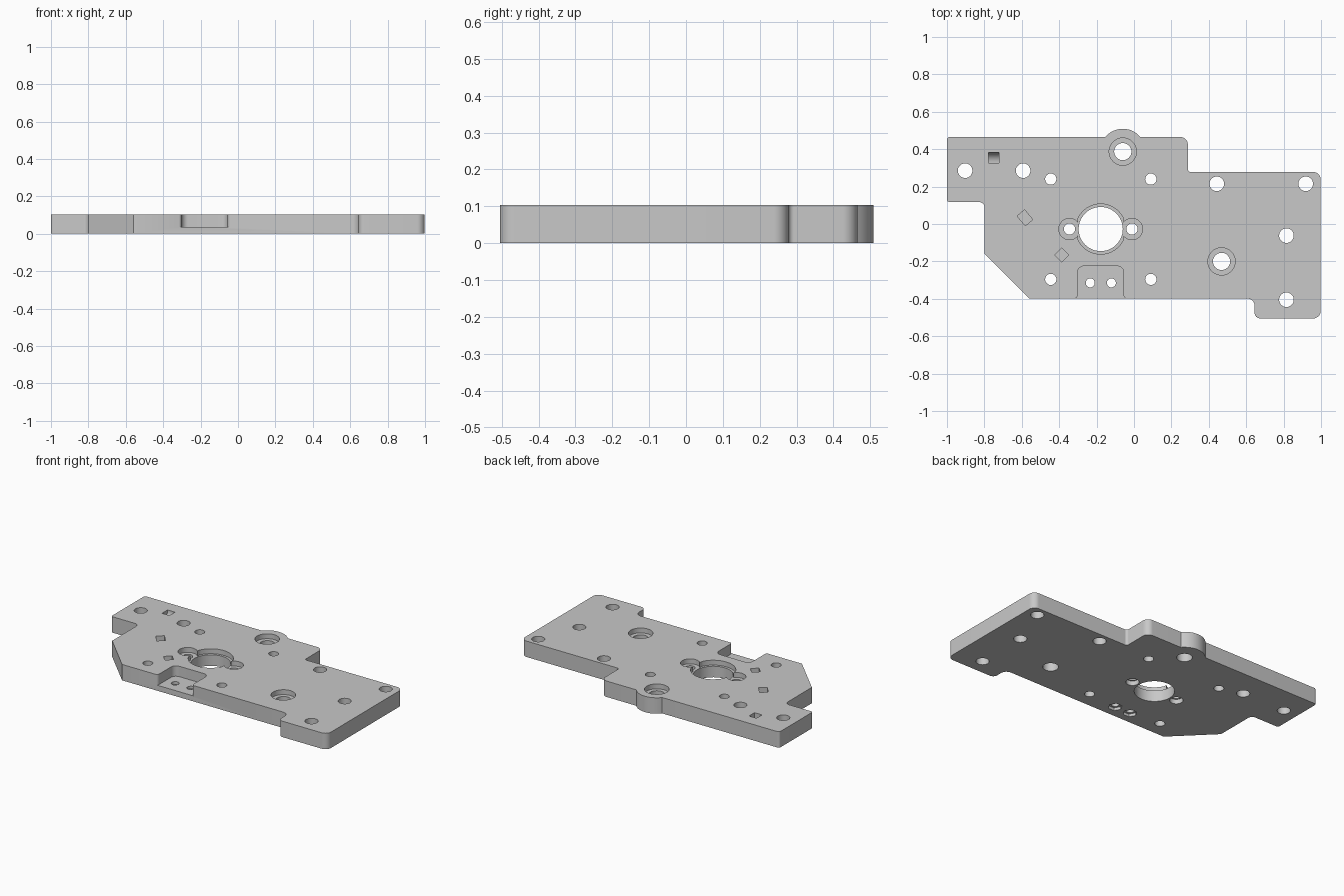
import bpy, bmesh, math
from mathutils import Vector

default = bpy.data.objects.get("Cube")
if default:
    bpy.data.objects.remove(default, do_unlink=True)

TOP = 0.104
STEP = TOP - 0.032      # floor of the shallow counterbores
OVER = 0.05             # how far cutters reach past the plate

metal = bpy.data.materials.new("grey metal")
metal.use_nodes = True
GREY = (0.58, 0.58, 0.58, 1)
metal.diffuse_color = GREY
metal.node_tree.nodes["Principled BSDF"].inputs["Base Color"].default_value = GREY


def arc(cx, cy, r, a0, a1, n=32):
    """Points along an arc, angles in degrees."""
    angles = [math.radians(a0 + (a1 - a0) * i / n) for i in range(n + 1)]
    return [(cx + r * math.cos(a), cy + r * math.sin(a)) for a in angles]


def rounded(corners, n=8):
    """Outline from (x, y) or (x, y, fillet radius) corners."""
    pts = []
    for i, c in enumerate(corners):
        p = Vector(c[:2])
        if len(c) < 3:
            pts.append(p)
            continue
        u = (Vector(corners[i - 1][:2]) - p).normalized()
        v = (Vector(corners[(i + 1) % len(corners)][:2]) - p).normalized()
        half = u.angle(v) / 2
        centre = p + (u + v).normalized() * c[2] / math.sin(half)
        start = p + u * c[2] / math.tan(half) - centre
        end = p + v * c[2] / math.tan(half) - centre
        for k in range(n + 1):
            pts.append(centre + start.lerp(end, k / n).normalized() * c[2])
    return pts


def prism(name, pts, z0, z1):
    """Extrude an outline between two heights."""
    bm = bmesh.new()
    face = bm.faces.new([bm.verts.new((p[0], p[1], z0)) for p in pts])
    grown = bmesh.ops.extrude_face_region(bm, geom=[face])["geom"]
    bmesh.ops.translate(bm, vec=(0, 0, z1 - z0),
                        verts=[v for v in grown if isinstance(v, bmesh.types.BMVert)])
    bmesh.ops.recalc_face_normals(bm, faces=bm.faces)
    mesh = bpy.data.meshes.new(name)
    bm.to_mesh(mesh)
    bm.free()
    obj = bpy.data.objects.new(name, mesh)
    bpy.context.collection.objects.link(obj)
    return obj


# Plate outline, with the round lug at the back edge
lug = arc(-0.06, 0.387, 0.122, 140, 40, 24)
outline = rounded(
    [(-1, 0.465, 0.015), (-0.17, 0.465)] + lug + [(0.05, 0.465),
     (0.288, 0.465, 0.04), (0.288, 0.278, 0.015), (0.998, 0.278, 0.04),
     (0.998, -0.505, 0.04), (0.645, -0.505, 0.03), (0.645, -0.398, 0.04),
     (-0.56, -0.398), (-0.798, -0.16), (-0.798, 0.117, 0.03),
     (-1, 0.117, 0.015)])
plate = prism("mounting_plate", outline, 0, TOP)
plate.data.materials.append(metal)


def cut(cutter):
    """Subtract a cutter from the plate and discard it."""
    cutter.hide_render = True
    mod = plate.modifiers.new("cut", "BOOLEAN")
    mod.operation, mod.solver, mod.object = "DIFFERENCE", "EXACT", cutter
    bpy.context.view_layer.update()
    graph = bpy.context.evaluated_depsgraph_get()
    mesh = bpy.data.meshes.new_from_object(plate.evaluated_get(graph))
    plate.modifiers.clear()
    plate.data = mesh
    bpy.data.objects.remove(cutter, do_unlink=True)


def hole(x, y, r, z0=-OVER, z1=TOP + OVER, n=40):
    cut(prism("hole_cutter", arc(x, y, r, 0, 360, n)[:-1], z0, z1))


# Front pocket with flared mouth
cut(prism("pocket_cutter", rounded(
    [(-0.34, -0.46), (-0.34, -0.399), (-0.302, -0.399, 0.018), (-0.302, -0.225, 0.035),
     (-0.055, -0.225, 0.035), (-0.055, -0.399, 0.018), (-0.017, -0.399), (-0.017, -0.46)]),
    0.036, TOP + OVER))

# Central recess: round step with an ear on each side
cx, cy, ear = -0.178, -0.027, 0.167
recess = (arc(cx, cy, 0.134, 24, 156) + arc(cx - ear, cy, 0.057, 38, 322)
          + arc(cx, cy, 0.134, 204, 336) + arc(cx + ear, cy, 0.057, 218, 502))
cut(prism("recess_cutter", recess, STEP, TOP + OVER))
hole(cx, cy, 0.118, n=64)
for side in (-1, 1):
    hole(cx + side * ear, cy, 0.03)
    hole(cx + side * ear, cy, 0.039, z1=0.03)

# Counterbored holes
for x, y in ((-0.06, 0.387), (0.468, -0.2)):
    hole(x, y, 0.073, z0=STEP)
    hole(x, y, 0.046)

# Plain mounting holes
for x, y in ((-0.903, 0.285), (-0.593, 0.285), (0.443, 0.215),
             (0.918, 0.215), (0.815, -0.062), (0.815, -0.405)):
    hole(x, y, 0.039)
for x in (-0.445, 0.09):
    for y in (0.24, -0.296):
        hole(x, y, 0.03)

# Pocket holes with hexagonal nut recesses underneath
for x in (-0.234, -0.121):
    hole(x, -0.315, 0.024)
    hole(x, -0.315, 0.042, z1=0.018, n=6)


def slot(x, y, w, d, turn):
    """Blind rectangular slot, turned about its centre."""
    c, s = math.cos(math.radians(turn)), math.sin(math.radians(turn))
    pts = [(x + a * w * c - b * d * s, y + a * w * s + b * d * c)
           for a, b in ((-.5, -.5), (.5, -.5), (.5, .5), (-.5, .5))]
    cut(prism("slot_cutter", pts, 0.06, TOP + OVER))


slot(-0.583, 0.033, 0.052, 0.068, 40)
slot(-0.386, -0.166, 0.052, 0.052, 45)

# Corner slot whose floor curves up towards the back
curve = [(0.325, TOP + OVER), (0.325, 0.048)] + arc(0.33, 0.1, 0.052, -90, 0, 10) + [(0.382, TOP + OVER)]
ramp = prism("ramp_cutter", curve, -0.777, -0.723)
for v in ramp.data.vertices:
    v.co = (v.co.z, v.co.x, v.co.y)
ramp.data.update()
cut(ramp)

# Smooth the round walls, keep machined edges crisp
bpy.ops.object.select_all(action="DESELECT")
plate.select_set(True)
bpy.context.view_layer.objects.active = plate
bpy.ops.object.shade_smooth_by_angle(angle=math.radians(30))
